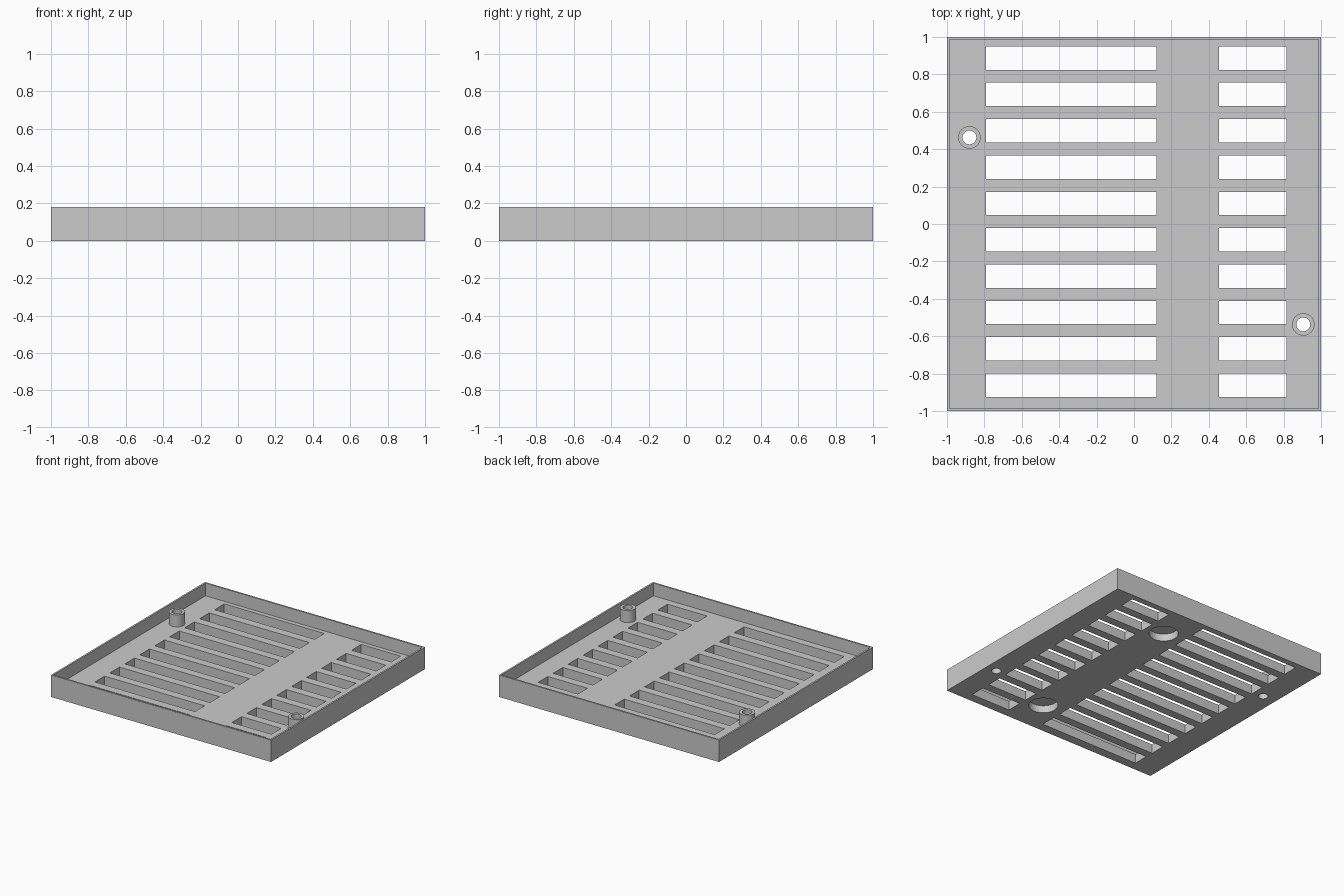
import bpy, bmesh, math
from mathutils import Matrix

if "Cube" in bpy.data.objects:
    bpy.data.objects.remove(bpy.data.objects["Cube"])

HEIGHT, FLOOR, WALL = 0.18, 0.076, 0.02
POST_TOP, POST_R, BORE_R = 0.175, 0.06, 0.037
POSTS = [(-0.88, 0.463), (0.905, -0.537)]
POCKETS = [(0.30, 0.705), (0.30, -0.705)]

grey = bpy.data.materials.new("light_grey")
grey.diffuse_color = (0.6, 0.6, 0.6, 1)
grey.use_nodes = True
grey.node_tree.nodes["Principled BSDF"].inputs["Base Color"].default_value = grey.diffuse_color


def make_object(name, bm):
    bmesh.ops.recalc_face_normals(bm, faces=bm.faces)
    mesh = bpy.data.meshes.new(name)
    bm.to_mesh(mesh)
    bm.free()
    mesh.materials.append(grey)
    ob = bpy.data.objects.new(name, mesh)
    bpy.context.collection.objects.link(ob)
    return ob


def add_box(bm, x0, x1, y0, y1, z0, z1):
    m = Matrix.Translation(((x0 + x1) / 2, (y0 + y1) / 2, (z0 + z1) / 2))
    m = m @ Matrix.Diagonal((x1 - x0, y1 - y0, z1 - z0, 1))
    bmesh.ops.create_cube(bm, size=1, matrix=m)


def add_cylinder(bm, x, y, r, z0, z1):
    bmesh.ops.create_cone(bm, cap_ends=True, segments=48, radius1=r, radius2=r,
                          depth=z1 - z0, matrix=Matrix.Translation((x, y, (z0 + z1) / 2)))


# Open tray: a box whose top is inset for the rim and sunk to the floor
bm = bmesh.new()
add_box(bm, -1, 1, -1, 1, 0, HEIGHT)
top = max(bm.faces, key=lambda f: f.calc_center_median().z)
bmesh.ops.inset_region(bm, faces=[top], thickness=WALL)
sunk = bmesh.ops.extrude_discrete_faces(bm, faces=[top])["faces"][0]
bmesh.ops.translate(bm, verts=sunk.verts, vec=(0, 0, FLOOR - HEIGHT))
tray = make_object("vent_tray", bm)

# Cutter: two columns of vent slots, screw bores and blind pockets underneath
bm = bmesh.new()
for i in range(10):
    y = 0.887 - i * 0.1943
    for x0, x1 in ((-0.79, 0.12), (0.455, 0.815)):
        add_box(bm, x0, x1, y - 0.0625, y + 0.0625, -0.05, 0.13)
for x, y in POSTS:
    add_cylinder(bm, x, y, BORE_R, -0.05, 0.13)
for x, y in POCKETS:
    add_cylinder(bm, x, y, 0.11, -0.05, 0.06)
cutter = make_object("opening_cutter", bm)
cutter.hide_render = True
cutter.hide_set(True)
cutter.display_type = 'WIRE'
cut = tray.modifiers.new("openings", 'BOOLEAN')
cut.operation = 'DIFFERENCE'
cut.solver = 'EXACT'
cut.object = cutter

# Hollow screw posts standing on the floor
for n, (px, py) in enumerate(POSTS, 1):
    bm = bmesh.new()
    rings = []
    for r, z in ((POST_R, FLOOR), (POST_R, POST_TOP), (BORE_R, POST_TOP), (BORE_R, FLOOR)):
        rings.append([bm.verts.new((px + r * math.cos(a), py + r * math.sin(a), z))
                      for a in (2 * math.pi * k / 48 for k in range(48))])
    for a, b in zip(rings, rings[1:] + rings[:1]):
        for k in range(48):
            j = (k + 1) % 48
            bm.faces.new((a[k], a[j], b[j], b[k]))
    post = make_object(f"screw_post_{n}", bm)
    bpy.ops.object.select_all(action='DESELECT')
    post.select_set(True)
    bpy.context.view_layer.objects.active = post
    bpy.ops.object.shade_smooth_by_angle(angle=math.radians(30))
